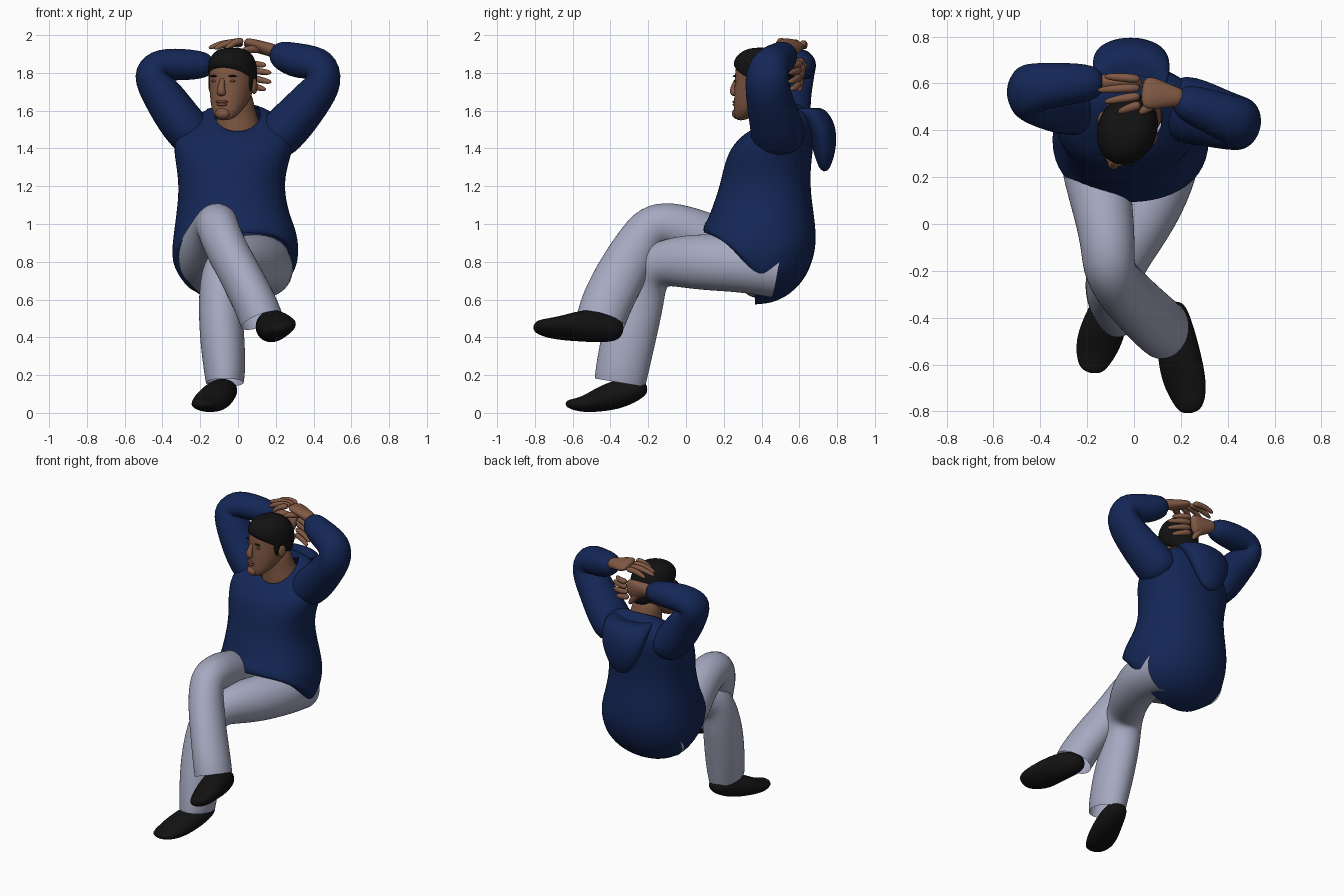
import bpy, bmesh, math
from mathutils import Vector, Matrix


def material(name, rgb):
    m = bpy.data.materials.new(name)
    m.diffuse_color = (*rgb, 1)
    return m


BLUE = material("blue_cloth", (0.007, 0.02, 0.095))
GREY = material("grey_cloth", (0.38, 0.40, 0.53))
SKIN = material("skin", (0.22, 0.10, 0.058))
LIPS = material("lips", (0.16, 0.06, 0.04))
BLACK = material("black", (0.006, 0.006, 0.006))
N = 12
SWELL = 1.045     # makes up for subdivision shrinkage


def skin_rings(name, rings, mat, cap=True, matrix=None):
    """Join rings of points into a smooth subdivided surface."""
    bm = bmesh.new()
    vs = [[bm.verts.new(p) for p in ring] for ring in rings]
    for a, b in zip(vs, vs[1:]):
        for i in range(N):
            j = (i + 1) % N
            bm.faces.new((a[i], a[j], b[j], b[i]))
    if cap:
        bm.faces.new(vs[0])
        bm.faces.new(vs[-1])
    bmesh.ops.recalc_face_normals(bm, faces=bm.faces)
    me = bpy.data.meshes.new(name)
    bm.to_mesh(me)
    bm.free()
    for f in me.polygons:
        f.use_smooth = True
    me.materials.append(mat)
    ob = bpy.data.objects.new(name, me)
    bpy.context.collection.objects.link(ob)
    ob.modifiers.new("smooth", 'SUBSURF').levels = 2
    ob.modifiers["smooth"].render_levels = 2
    if matrix:
        ob.matrix_world = matrix
    return ob


def tube(name, pts, mat, ref=(1, 0, 0), cap=True, matrix=None):
    """Limb through (x, y, z, half width along ref, half thickness)."""
    c = [Vector(p[:3]) for p in pts]
    rings = []
    for k, p in enumerate(pts):
        d0 = (c[k] - c[max(k - 1, 0)]).normalized()
        d1 = (c[min(k + 1, len(c) - 1)] - c[k]).normalized()
        t = (d0 + d1).normalized()
        r = Vector(ref)
        u = (r - t * r.dot(t)).normalized()
        v = t.cross(u)
        rings.append([c[k] + SWELL * (u * p[3] * math.cos(a) + v * p[4] * math.sin(a))
                      for a in (2 * math.pi * i / N for i in range(N))])
    return skin_rings(name, rings, mat, cap, matrix)


def body(name, secs, mat, cap=True, matrix=None, power=1.0, bows={}):
    """Loft of sections (front y, z, back y, z, x min, x max); bows push the sides."""
    rings = []
    for k, (yf, zf, yb, zb, x0, x1) in enumerate(secs):
        by, bz = bows.get(k, (0, 0))
        ring = []
        for i in range(N):
            a = 2 * math.pi * i / N
            cs, sn = (math.copysign(abs(f) ** power, f) * SWELL
                      for f in (math.cos(a), math.sin(a)))
            side = math.cos(a) ** 2
            ring.append(((x0 + x1) / 2 + (x1 - x0) / 2 * cs,
                         (yf + yb) / 2 + (yb - yf) / 2 * sn + by * side,
                         (zf + zb) / 2 + (zb - zf) / 2 * sn + bz * side))
        rings.append(ring)
    return skin_rings(name, rings, mat, cap, matrix)


def ball(name, loc, size, mat, matrix):
    bpy.ops.mesh.primitive_uv_sphere_add(segments=16, ring_count=10, radius=1)
    ob = bpy.context.object
    ob.name = name
    ob.data.materials.append(mat)
    bpy.ops.object.shade_smooth()
    ob.matrix_world = matrix @ Matrix.Translation(loc) @ Matrix.Diagonal((*size, 1))
    return ob


# Long pullover from hem to collar
body("pullover", [
    (0.09, 0.95, 0.36, 0.57, -0.30, 0.27), (0.09, 0.97, 0.48, 0.58, -0.34, 0.31),
    (0.10, 1.00, 0.62, 0.68, -0.35, 0.32), (0.12, 1.03, 0.69, 0.85, -0.34, 0.315),
    (0.145, 1.10, 0.685, 1.0, -0.325, 0.27), (0.18, 1.20, 0.655, 1.18, -0.31, 0.24),
    (0.20, 1.30, 0.66, 1.32, -0.325, 0.26), (0.235, 1.40, 0.68, 1.46, -0.345, 0.30),
    (0.29, 1.46, 0.67, 1.57, -0.30, 0.28), (0.325, 1.485, 0.61, 1.63, -0.19, 0.18),
    (0.345, 1.49, 0.57, 1.64, -0.125, 0.12)], BLUE, cap=False, power=0.9,
    bows={0: (0.07, 0.06), 1: (0.03, 0.03), 9: (0, 0.02), 10: (0, 0.02)})

# Hood hanging on the back
body("hood", [
    (0.71, 1.28, 0.75, 1.27, -0.05, 0.03), (0.68, 1.36, 0.785, 1.35, -0.12, 0.09),
    (0.65, 1.47, 0.80, 1.45, -0.165, 0.135), (0.60, 1.56, 0.785, 1.55, -0.18, 0.155),
    (0.52, 1.62, 0.72, 1.63, -0.17, 0.15), (0.52, 1.60, 0.64, 1.60, -0.12, 0.10)], BLUE)

# Sleeves
tube("left_sleeve", [
    (0.15, 0.50, 1.40, .15, .12), (0.27, 0.48, 1.52, .14, .125), (0.375, 0.445, 1.64, .125, .11),
    (0.465, 0.425, 1.76, .115, .105), (0.44, 0.435, 1.85, .105, .105),
    (0.30, 0.49, 1.865, .09, .095), (0.17, 0.54, 1.915, .07, .065)], BLUE, (0, 1, 0))
tube("right_sleeve", [
    (-0.18, 0.52, 1.40, .15, .12), (-0.305, 0.52, 1.54, .14, .12), (-0.39, 0.535, 1.67, .125, .11),
    (-0.47, 0.56, 1.79, .12, .105), (-0.43, 0.585, 1.845, .105, .095),
    (-0.28, 0.60, 1.845, .09, .085), (-0.12, 0.605, 1.84, .07, .065)], BLUE, (0, 1, 0))

# Trousers: seat, crossed leg and standing leg
body("trouser_seat", [
    (0.36, 0.60, 0.48, 0.60, -0.14, 0.13), (0.27, 0.66, 0.58, 0.66, -0.25, 0.23),
    (0.25, 0.78, 0.63, 0.78, -0.30, 0.27), (0.27, 0.92, 0.62, 0.92, -0.27, 0.24)], GREY)
tube("crossed_leg", [
    (-0.16, 0.48, 0.77, .15, .15), (-0.18, 0.30, 0.84, .15, .15), (-0.135, 0.08, 0.94, .13, .13),
    (-0.11, -0.09, 1.00, .115, .125), (-0.11, -0.19, 0.99, .11, .12),
    (-0.07, -0.26, 0.88, .11, .125), (0.025, -0.36, 0.71, .11, .135),
    (0.10, -0.43, 0.56, .115, .135), (0.125, -0.45, 0.49, .115, .13)], GREY, cap=False)
tube("standing_leg", [
    (0.14, 0.48, 0.76, .15, .15), (0.15, 0.30, 0.79, .15, .15), (0.08, 0.08, 0.80, .135, .15),
    (-0.02, -0.09, 0.80, .12, .13), (-0.08, -0.20, 0.76, .115, .125),
    (-0.10, -0.245, 0.62, .11, .135), (-0.085, -0.30, 0.42, .12, .145),
    (-0.07, -0.34, 0.22, .11, .14), (-0.07, -0.35, 0.16, .10, .135)], GREY, cap=False)

# Shoes
tube("standing_shoe", [
    (-.06, -.205, .135, .045, .03), (-.07, -.26, .125, .075, .06), (-.10, -.36, .10, .085, .08),
    (-.14, -.47, .065, .10, .062), (-.17, -.56, .04, .085, .038),
    (-.185, -.64, .05, .045, .02)], BLACK)
tube("crossed_shoe", [
    (.16, -.33, .43, .05, .04), (.165, -.40, .45, .075, .08), (.185, -.52, .465, .09, .09),
    (.21, -.65, .45, .10, .06), (.235, -.74, .45, .08, .045),
    (.245, -.81, .46, .045, .025)], BLACK, (0.93, 0, 0.35))


# Hands: flat palm, four fingers and a thumb
def hand(name, wrist, knuckle, spread, normal, tips, thumb):
    w, k, s, n = Vector(wrist), Vector(knuckle), Vector(spread), Vector(normal)
    back = w - (k - w) * 0.4
    tube(name + "_palm", [(*back, .04, .035), (*w, .045, .035), (*w.lerp(k, .55), .07, .032),
                          (*k, .07, .025)], SKIN, spread)
    for i, tip in enumerate(tips):
        base = k + s * (0.052 - 0.035 * i)
        mid = base.lerp(Vector(tip), 0.5) + n * 0.02
        tube(f"{name}_finger_{i}", [(*base, .021, .021), (*mid, .018, .018),
                                    (*tip, .013, .013)], SKIN, spread)
    a = w.lerp(k, 0.2)
    tube(name + "_thumb", [(*a, .026, .026), (*a.lerp(Vector(thumb), .55), .023, .022),
                           (*thumb, .014, .014)], SKIN, spread)


hand("left_hand", (0.16, 0.545, 1.925), (0.03, 0.565, 1.96), (0, 1, -0.2), (0, 0.1, 1),
     [(-0.13, 0.63, 1.93), (-0.16, 0.57, 1.93), (-0.13, 0.52, 1.925), (-0.07, 0.475, 1.92)],
     (0.02, 0.47, 1.92))
hand("right_hand", (-0.10, 0.605, 1.835), (0.03, 0.60, 1.80), (0.1, 0.1, 1), (0.1, 1, 0),
     [(0.15, 0.55, 1.84), (0.18, 0.54, 1.80), (0.18, 0.54, 1.75), (0.15, 0.55, 1.71)],
     (0.02, 0.60, 1.70))

# Neck
tube("neck", [(0.0, 0.49, 1.43, .13, .13), (0.0, 0.465, 1.52, .12, .115),
              (-0.01, 0.45, 1.60, .095, .095), (-0.02, 0.43, 1.72, .095, .095)], SKIN)

# Head, turned to its right
H = Matrix.Translation((-0.03, 0.40, 1.745)) @ Matrix.Rotation(math.radians(-22), 4, 'Z')
body("head", [
    (-.13, -.205, -.05, -.18, -.04, .04), (-.155, -.175, .01, -.135, -.075, .075),
    (-.15, -.11, .08, -.09, -.10, .10), (-.148, -.03, .13, -.03, -.115, .115),
    (-.142, .03, .15, .03, -.12, .12), (-.145, .09, .15, .08, -.12, .12),
    (-.10, .14, .12, .14, -.10, .10), (-.04, .165, .05, .165, -.05, .05)], SKIN, matrix=H)
body("hair", [
    (-.13, .075, .13, -.11, -.118, .118), (-.155, .095, .16, -.03, -.128, .128),
    (-.145, .14, .165, .09, -.125, .125), (-.09, .18, .11, .17, -.09, .09),
    (-.03, .19, .04, .188, -.035, .035)], BLACK, matrix=H)
tube("nose", [(0, -.135, .03, .012, .012), (0, -.152, -.01, .016, .018),
              (0, -.163, -.045, .025, .024), (0, -.145, -.065, .022, .016)], SKIN, matrix=H)
ball("upper_lip", (0, -.148, -.098), (.036, .012, .008), LIPS, H)
ball("lower_lip", (0, -.148, -.113), (.03, .013, .009), LIPS, H)
ball("chin", (0, -.138, -.16), (.04, .028, .03), SKIN, H)
for s, side in ((-1, "right"), (1, "left")):
    ball(side + "_ear", (s * .122, .01, -.015), (.014, .028, .042), SKIN, H)
    ball(side + "_brow", (s * .05, -.130, .038), (.03, .009, .005), BLACK, H)
    ball(side + "_eye", (s * .05, -.126, .012), (.02, .01, .007), LIPS, H)
    ball(side + "_sideburn", (s * .113, -.02, .02), (.012, .025, .06), BLACK, H)
